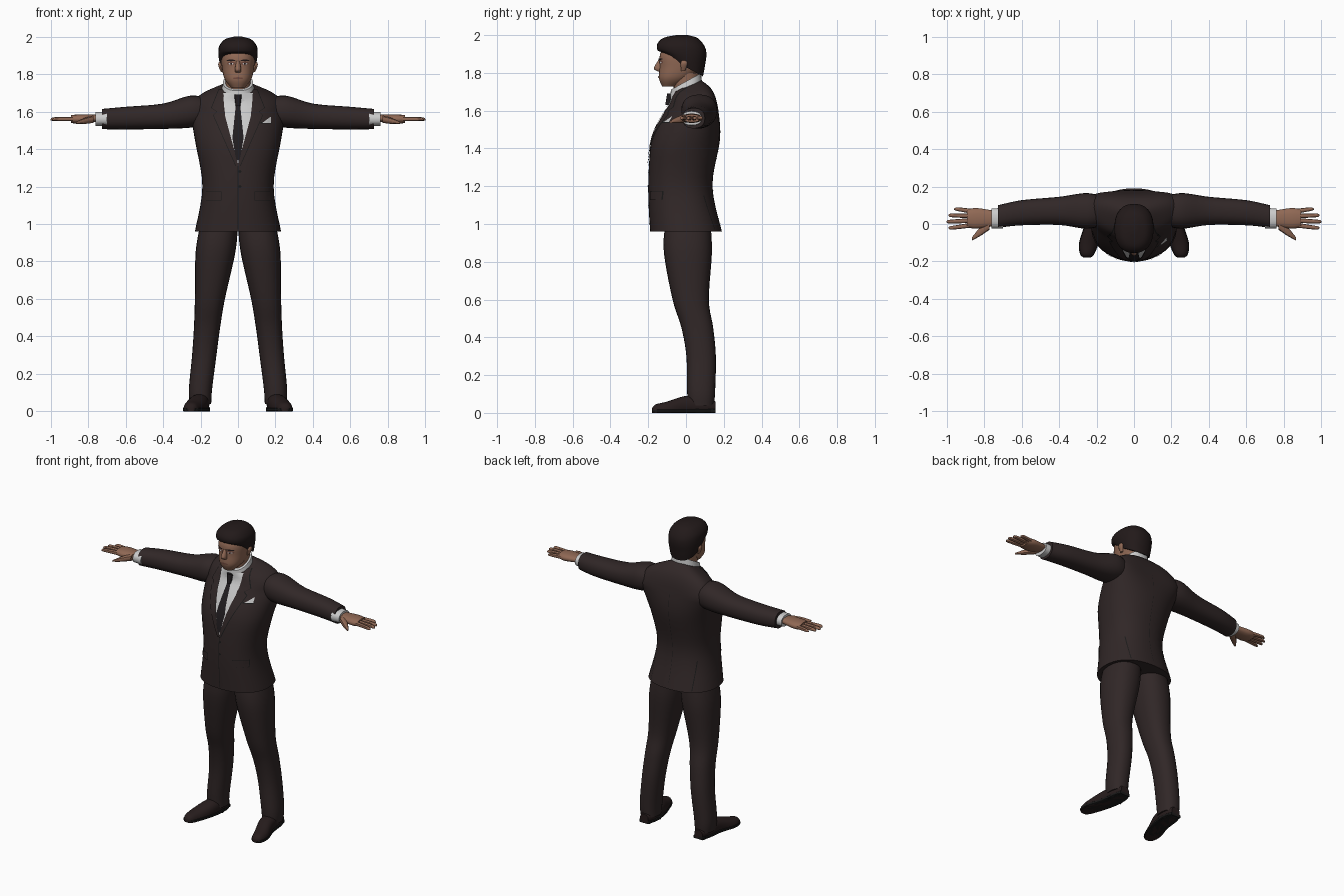
import bpy, bmesh, math
from mathutils import Vector
from mathutils.bvhtree import BVHTree

if "Cube" in bpy.data.objects:
    bpy.data.objects.remove(bpy.data.objects["Cube"])


def material(name, red, green, blue):
    made = bpy.data.materials.new(name)
    made.use_nodes = True
    colour = (red, green, blue, 1)
    made.diffuse_color = colour
    made.node_tree.nodes["Principled BSDF"].inputs["Base Color"].default_value = colour
    return made


cloth_brown = material("dark brown cloth", .03, .02, .02)
seam_black = material("seam black", .01, .01, .01)
shirt_white = material("shirt white", .6, .6, .6)
tie_charcoal = material("tie charcoal", .015, .012, .014)
skin_tan = material("skin tan", .28, .14, .09)
shaded_skin = material("lip and eyelid", .17, .07, .05)
hair_black = material("hair black brown", .016, .01, .01)
shoe_leather = material("shoe leather", .02, .012, .012)


def finish(bm, name, mat):
    """Turn the mesh into a named, smooth shaded object."""
    bmesh.ops.remove_doubles(bm, verts=bm.verts, dist=.0003)
    bmesh.ops.recalc_face_normals(bm, faces=bm.faces)
    mesh = bpy.data.meshes.new(name)
    bm.to_mesh(mesh)
    bm.free()
    mesh.materials.append(mat)
    made = bpy.data.objects.new(name, mesh)
    bpy.context.collection.objects.link(made)
    bpy.ops.object.select_all(action='DESELECT')
    made.select_set(True)
    bpy.context.view_layer.objects.active = made
    bpy.ops.object.shade_smooth_by_angle(angle=math.radians(40))
    return made


def blend(before, start, end, after, t):
    """Catmull-Rom curve between start and end."""
    into, out = (end - before) / 2, (after - start) / 2
    ease = t * t * (3 - 2 * t)
    return (start + (end - start) * ease
            + into * t * (1 - t) ** 2 - out * t * t * (1 - t))


def smooth_rows(rows, steps=5):
    padded = [rows[0], *rows, rows[-1]]
    result = []
    for group in zip(padded, padded[1:], padded[2:], padded[3:]):
        for step in range(steps):
            result.append([blend(*values, step / steps) for values in zip(*group)])
    return result + [rows[-1]]


def none(height):
    return 0


def loft(name, mat, rows, axis='z', side=1, flat=None, sides=24, power=2.3, bow=none, lean=none):
    """Skin rounded rings along an axis, never below the floor.
    With flat, rows are (place, centre, centre, radius); without it they are
    centred bodies (height, depth centre, half width, half depth)."""
    bm = bmesh.new()
    rings = []
    for row in smooth_rows(rows):
        if flat:
            place, a, b, wide = row
            deep = wide * flat
        else:
            place, b, wide, deep = row
            a = 0
        ring = []
        for k in range(sides):
            angle = math.tau * k / sides
            u, v = [math.copysign(abs(f) ** (2 / power), f)
                    for f in (math.cos(angle), math.sin(angle))]
            across = a + u * wide
            along = b + v * deep + bow(place) * u * u
            height = place + lean(place) * v * deep
            x, y, z = {'z': (across, along, height), 'x': (place, across, along),
                       'y': (across, place, along)}[axis]
            ring.append(bm.verts.new((x * side, y, max(z, 0))))
        rings.append(ring)
    for low, high in zip(rings, rings[1:]):
        for k in range(sides):
            bm.faces.new((low[k - 1], low[k], high[k], high[k - 1]))
    bm.faces.new(rings[0])
    bm.faces.new(rings[-1])
    return finish(bm, name, mat)


def surface(made):
    return BVHTree.FromPolygons([vert.co for vert in made.data.vertices],
                                [list(face.vertices) for face in made.data.polygons])


def spot(x, z, wide, high, rounding=1):
    """Rows for an oval, or for a rectangle when rounding is zero."""
    rows = []
    for s in (-1, -.5, 0, .5, 1):
        reach = wide * math.sqrt(1 - rounding * s * s)
        rows.append((z + high * s, x - reach, x + reach))
    return rows


def plate(name, mat, tree, rows, layer=2, side=1, face=-1, columns=6, steps=5):
    """Thin strip of rows (height, inner x, outer x) laid onto a surface."""
    bm = bmesh.new()
    lines = []
    fine = [[a + (b - a) * step / steps for a, b in zip(row, following)]
            for row, following in zip(rows, rows[1:]) for step in range(steps)]
    for z, inner, outer in fine + [rows[-1]]:
        line = []
        for k in range(columns + 1):
            start = Vector((side * (inner + (outer - inner) * k / columns), face, z))
            hit = tree.ray_cast(start, Vector((0, -face, 0)))[0]
            if hit is None:
                hit = tree.find_nearest(Vector((start.x, face * .1, z)))[0]
            line.append(bm.verts.new(hit + Vector((0, face * layer * .002, 0))))
        lines.append(line)
    for low, high in zip(lines, lines[1:]):
        for k in range(columns):
            bm.faces.new((low[k], low[k + 1], high[k + 1], high[k]))
    made = finish(bm, name, mat)
    if sum(f.normal.y * f.area for f in made.data.polygons) * face < 0:
        made.data.flip_normals()


# Jacket body, shoulders set back from the chest
jacket = loft("jacket", cloth_brown, [
    (.96, 0, .23, .19), (1.2, -.03, .19, .17), (1.45, 0, .23, .18),
    (1.6, .03, .25, .14), (1.68, .03, .21, .11), (1.73, 0, .09, .08)], sides=40,
    bow=lambda z: max(0, .06 - abs(z - 1.6) / 3), lean=lambda z: max(0, 3 * (z - 1.6)))
cloth = surface(jacket)

# Shirt, tie and collar
plate("shirt_front", shirt_white, cloth, [(1.7, -.08, .08), (1.58, -.07, .07), (1.32, 0, 0)], 1)
plate("tie", tie_charcoal, cloth, [(1.65, -.01, .01), (1.46, -.03, .03), (1.34, -.01, .01)], 3)
loft("tie_knot", tie_charcoal, [(1.63, -.09, .013, .02), (1.69, -.08, .02, .02)], sides=12)
loft("shirt_collar", shirt_white, [(1.7, 0, .09, .085), (1.755, 0, .08, .08)],
     lean=lambda z: .55)

# Jacket closing, pocket square, back seam and buttons
plate("front_closing", seam_black, cloth, spot(0, 1.14, .002, .17, 0), 1)
plate("breast_pocket", seam_black, cloth, spot(.15, 1.54, .03, .004, 0))
plate("pocket_square", shirt_white, cloth, [(1.57, .17, .175), (1.54, .13, .175)], 3)
plate("back_seam", seam_black, cloth, spot(0, 1.3, .001, .3, 0), 1, face=1)
for height in (1.2, 1.28):
    plate("jacket_button", seam_black, cloth, spot(.01, height, .008, .008), 3)

lapel = [(1.72, .08, .1), (1.62, .08, .14), (1.6, .07, .11), (1.58, .07, .13), (1.31, 0, .01)]
shoe = [(.155, .2, .03, .03), (.1, .2, .04, .047), (0, .21, .04, .05),
        (-.1, .24, .01, .05), (-.16, .25, .01, .035), (-.18, .25, .01, .015)]
sole = [(y, x, .01, radius + .003) for y, x, z, radius in shoe]

for side, label in ((1, "left_"), (-1, "right_")):
    # Lapel, collar wing, pocket flap and back vent
    edge = [(z, inner, outer + .004) for z, inner, outer in lapel]
    plate(label + "lapel_edge", seam_black, cloth, edge, 2, side)
    plate(label + "lapel", cloth_brown, cloth, lapel, 4, side)
    plate(label + "collar_wing", shirt_white, cloth, [(1.7, .01, .08), (1.63, .05, .06)], 3, side)
    plate(label + "pocket_edge", seam_black, cloth, spot(.13, 1.15, .042, .024, 0), 1, side)
    plate(label + "pocket_flap", cloth_brown, cloth, spot(.13, 1.15, .04, .022, 0), 3, side)
    plate(label + "vent", seam_black, cloth, spot(.15, 1.06, .002, .09, 0), 1, side, face=1)

    # Sleeve and cuff
    loft(label + "sleeve", cloth_brown, [
        (.15, .07, 1.6, .07), (.25, .07, 1.6, .095), (.4, .07, 1.575, .075),
        (.6, .06, 1.565, .067), (.725, .04, 1.56, .06)], 'x', side, flat=.9)
    loft(label + "cuff", shirt_white, [(.7, .03, 1.56, .055), (.76, .03, 1.56, .053)],
         'x', side, flat=.7)

    # Hand with four fanned fingers and a thumb
    loft(label + "palm", skin_tan, [
        (.74, .03, 1.565, .04), (.84, .03, 1.56, .055), (.89, .03, 1.56, .047)],
        'x', side, flat=.45, sides=16)
    for k, finger in enumerate(("index", "middle", "ring", "little")):
        base, tip = .024 * k - .005, .033 * k - .02
        reach = 1 - .01 * (k - 1) ** 2
        loft(label + finger + "_finger", skin_tan, [
            (.86, base, 1.56, .013), (reach - .02, tip, 1.56, .01), (reach, tip, 1.555, .003)],
            'x', side, flat=1, sides=10)
    loft(label + "thumb", skin_tan, [
        (.77, 0, 1.56, .03), (.82, -.04, 1.55, .024), (.865, -.08, 1.54, .008)],
        'x', side, flat=.7, sides=10)

    # Trouser leg
    loft(label + "trouser_leg", cloth_brown, [
        (1, .1, .01, .1), (.85, .12, .01, .106), (.6, .15, .025, .08), (.45, .165, .06, .07),
        (.3, .18, .08, .065), (.12, .2, .08, .062), (.04, .2, .08, .057)], side=side, flat=1.2)

    # Shoe, sole and heel
    loft(label + "shoe", shoe_leather, shoe, 'y', side, flat=1)
    loft(label + "sole", seam_black, sole, 'y', side, flat=.2, power=5)
    loft(label + "heel", seam_black, [(.05, .2, .01, .05), (.155, .2, .01, .035)],
         'y', side, flat=.3, power=8)

    # Ear
    loft(label + "ear", skin_tan, [
        (1.81, .085, -.015, .006), (1.85, .095, -.01, .011), (1.87, .09, -.01, .005)],
        side=side, flat=1.7, sides=12)

# Neck, head and nose
loft("neck", skin_tan, [(1.64, 0, .06, .06), (1.8, 0, .07, .07)])
head = loft("head", skin_tan, [
    (1.727, -.09, .035, .035), (1.77, -.06, .07, .083), (1.83, -.03, .085, .11),
    (1.9, -.025, .088, .112), (1.96, -.02, .06, .08)], sides=32)
loft("nose", skin_tan, [
    (1.808, -.14, .014, .01), (1.825, -.14, .017, .03), (1.87, -.13, .01, .015)], sides=12)

# Painted face details
face_skin = surface(head)
plate("mouth", shaded_skin, face_skin, spot(0, 1.778, .027, .006))
for side, label in ((1, "left_"), (-1, "right_")):
    for part, mat, layer, shape in (
            ("eye_socket", shaded_skin, 1, spot(.036, 1.857, .022, .011)),
            ("eye", shirt_white, 2, spot(.037, 1.855, .014, .005)),
            ("iris", hair_black, 3, spot(.037, 1.855, .005, .005)),
            ("eyebrow", hair_black, 3, spot(.037, 1.873, .024, .005))):
        plate(label + part, mat, face_skin, shape, layer, side)

# Hair, high over the forehead and low at the nape
loft("hair", hair_black, [
    (1.83, 0, .09, .09), (1.87, -.01, .1, .11), (1.91, -.02, .105, .128),
    (1.95, -.03, .1, .123), (1.985, -.03, .07, .09), (2, -.02, .02, .03)],
    lean=lambda z: min(0, 6 * (z - 1.92)))
